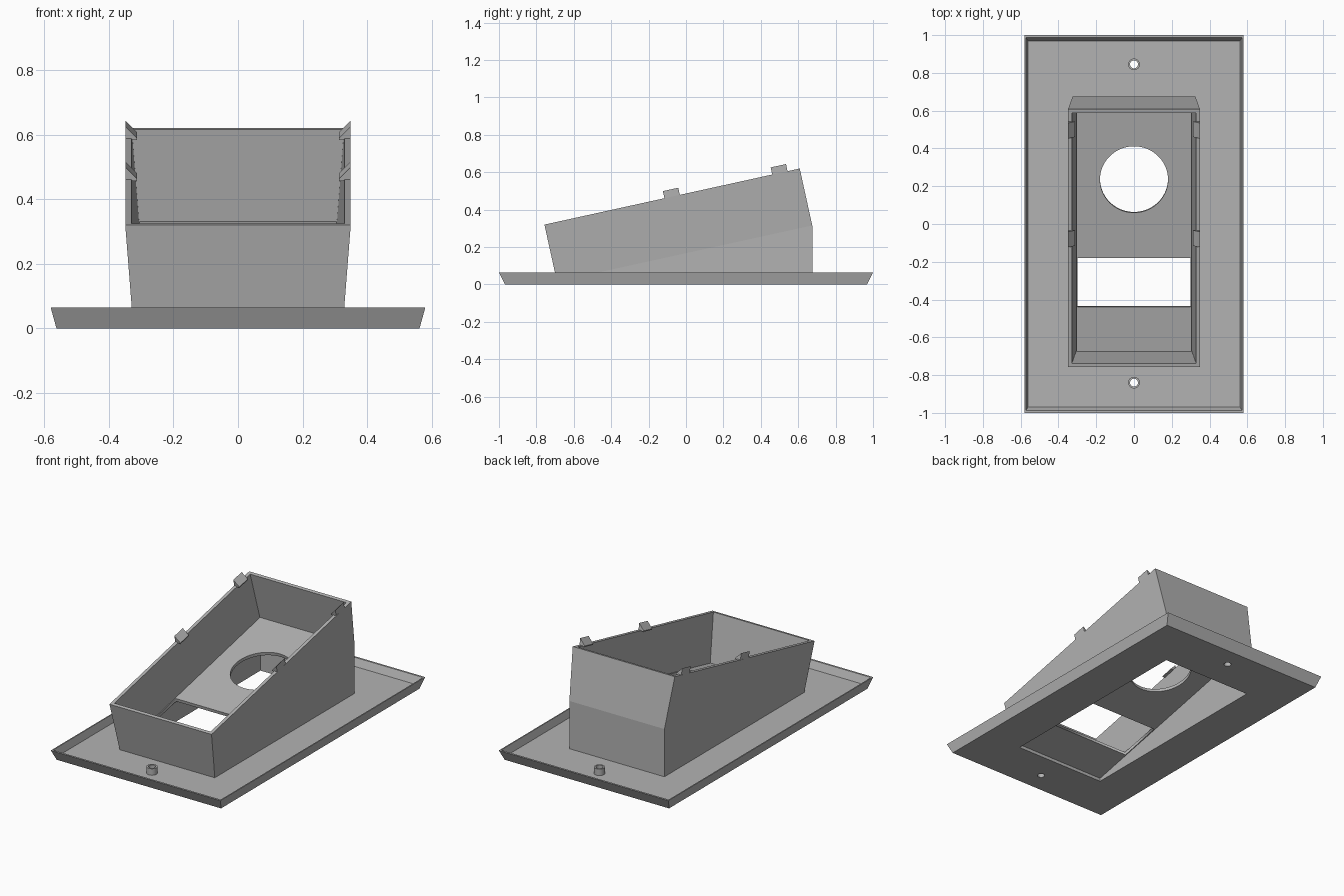
import bpy, bmesh
from math import atan2, cos, sin, tau
from mathutils import Matrix

cube = bpy.data.objects.get("Cube")
if cube:
    bpy.data.objects.remove(cube, do_unlink=True)

grey = bpy.data.materials.new("light grey plastic")
grey.use_nodes = True
COLOUR = (0.45, 0.45, 0.45, 1)
grey.diffuse_color = COLOUR
grey.node_tree.nodes["Principled BSDF"].inputs["Base Color"].default_value = COLOUR


def rect(hx, y0, y1, z0, z1=None):
    """Rectangular ring; z0 at the front edge, z1 at the back edge."""
    z1 = z0 if z1 is None else z1
    return [(-hx, y0, z0), (hx, y0, z0), (hx, y1, z1), (-hx, y1, z1)]


def circle(r, y, z=0, n=48):
    return [(r * cos(tau * i / n), y + r * sin(tau * i / n), z) for i in range(n)]


def add_object(name, data, matrix):
    ob = bpy.data.objects.new(name, data)
    ob.matrix_world = matrix
    data.materials.append(grey)
    bpy.context.collection.objects.link(ob)
    return ob


def loft(name, rings, matrix=Matrix(), closed=True):
    """Bridge rings in order; closed joins last to first, otherwise ends are capped."""
    bm = bmesh.new()
    loops = [[bm.verts.new(p) for p in ring] for ring in rings]
    pairs = list(zip(loops, loops[1:]))
    if closed:
        pairs.append((loops[-1], loops[0]))
    else:
        bm.faces.new(loops[0])
        bm.faces.new(loops[-1])
    for a, b in pairs:
        n = len(a)
        for i in range(n):
            j = (i + 1) % n
            bm.faces.new((a[i], a[j], b[j], b[i]))
    bmesh.ops.recalc_face_normals(bm, faces=bm.faces)
    mesh = bpy.data.meshes.new(name)
    bm.to_mesh(mesh)
    bm.free()
    return add_object(name, mesh, matrix)


def panel(name, outlines, thickness, matrix=Matrix()):
    """Flat sheet standing on z = 0; the outlines after the first are holes."""
    curve = bpy.data.curves.new(name, 'CURVE')
    curve.dimensions = '2D'
    curve.fill_mode = 'BOTH'
    curve.extrude = thickness / 2
    for pts in outlines:
        spline = curve.splines.new('POLY')
        spline.points.add(len(pts) - 1)
        for point, (x, y, _) in zip(spline.points, pts):
            point.co = (x, y, 0, 1)
        spline.use_cyclic_u = True
    ob = add_object(name, curve, matrix @ Matrix.Translation((0, 0, thickness / 2)))
    bpy.ops.object.select_all(action='DESELECT')
    ob.select_set(True)
    bpy.context.view_layer.objects.active = ob
    bpy.ops.object.convert(target='MESH')
    return bpy.context.object


# Main dimensions
FRONT, BACK = -0.69, 0.675
LOW, HIGH = 0.015, 0.315
FLOOR, WALL = 0.02, 0.02
HALF, HALF_TOP, DEPTH = 0.325, 0.349, 0.312
SLOPE = (HIGH - LOW) / (BACK - FRONT)
LENGTH = ((BACK - FRONT) ** 2 + (HIGH - LOW) ** 2) ** 0.5
tilt = Matrix.Translation((0, FRONT, LOW)) @ Matrix.Rotation(atan2(HIGH - LOW, BACK - FRONT), 4, 'X')
SCREWS = {"back": 0.845, "front": -0.84}

# Base tray: pierced floor with a flared rim
panel("tray_floor",
      [rect(0.55, -0.96, 0.96, 0), rect(HALF, FRONT, BACK, 0)]
      + [circle(0.021, y) for y in SCREWS.values()], FLOOR)
loft("tray_rim", [rect(0.562, -0.968, 0.968, 0), rect(0.58, -1, 1, 0.065),
                  rect(0.573, -0.988, 0.988, 0.065), rect(0.56, -0.968, 0.968, FLOOR),
                  rect(0.55, -0.96, 0.96, FLOOR), rect(0.55, -0.96, 0.96, 0)])

# Screw bosses
for side, y in SCREWS.items():
    boss = loft(side + "_screw_boss", [circle(0.031, y, FLOOR), circle(0.031, y, 0.06),
                                       circle(0.021, y, 0.06), circle(0.021, y, FLOOR)])
    bpy.ops.object.select_all(action='DESELECT')
    boss.select_set(True)
    bpy.context.view_layer.objects.active = boss
    bpy.ops.object.shade_smooth_by_angle()

# Upright wedge carrying the tilted box
rise = WALL * SLOPE
loft("wedge_skirt", [rect(HALF, FRONT, BACK, 0), rect(HALF, FRONT, BACK, LOW, HIGH),
                     rect(HALF - WALL, FRONT + WALL, BACK - WALL, LOW + rise, HIGH - rise),
                     rect(HALF - WALL, FRONT + WALL, BACK - WALL, 0)])

# Tilted open box with flared sides
loft("box_walls", [rect(HALF, 0, LENGTH, 0), rect(HALF_TOP, 0, LENGTH, DEPTH),
                   rect(HALF_TOP - WALL, WALL, LENGTH - WALL, DEPTH),
                   rect(HALF - WALL, WALL, LENGTH - WALL, 0)], tilt)

# Box floor with a round and a rectangular opening
panel("box_floor", [rect(HALF - WALL, WALL, LENGTH - WALL, 0),
                    circle(0.18, 0.952, n=64), rect(0.3, 0.261, 0.527, 0)], FLOOR, tilt)

# Snap clips on the side rims
profile = [(HALF_TOP, DEPTH + 0.039), (0.313, DEPTH + 0.002),
           (0.313, DEPTH - 0.004), (HALF_TOP - 0.001, DEPTH - 0.004)]
for side, sign in (("left", 1), ("right", -1)):
    for place, v in (("front", 0.657), ("back", 1.247)):
        loft(f"{place}_{side}_clip",
             [[(sign * x, y, z) for x, z in profile] for y in (v, v + 0.084)], tilt, closed=False)
